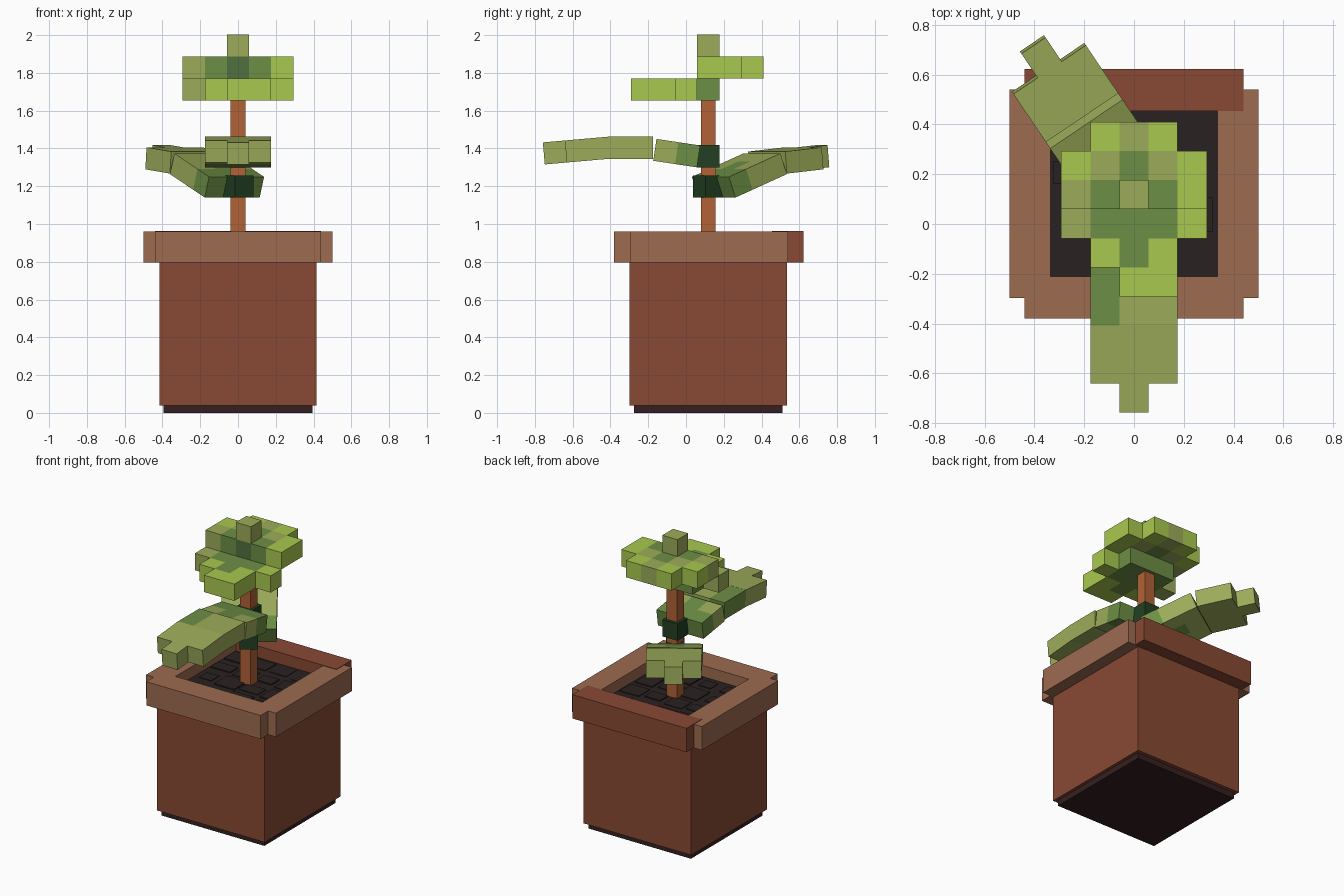
import bpy, bmesh, math, random
from mathutils import Matrix, Vector

if "Cube" in bpy.data.objects:
    bpy.data.objects.remove(bpy.data.objects["Cube"])

random.seed(4)
U = 0.117            # size of one leaf cube
STEM_Y = 0.118       # the plant stands at x = 0, y = STEM_Y


def material(name, rgb):
    m = bpy.data.materials.new(name)
    lin = [((c / 255 + 0.055) / 1.055) ** 2.4 for c in rgb]
    m.diffuse_color = (*lin, 1)
    m.use_nodes = True
    m.node_tree.nodes["Principled BSDF"].inputs["Base Color"].default_value = m.diffuse_color
    return m


MATS = {
    "rim": material("light clay", (157, 107, 80)),
    "clay": material("dark clay", (136, 73, 52)),
    "base": material("base brown", (54, 32, 32)),
    "soil": material("soil black", (42, 33, 33)),
    "stem": material("stem orange brown", (177, 98, 53)),
    "B": material("bright green", (168, 201, 78)),
    "O": material("olive green", (156, 172, 90)),
    "M": material("mid green", (109, 143, 69)),
    "D": material("moss green", (82, 112, 62)),
    "N": material("node dark green", (34, 64, 34)),
}
GREENS = "BOMDN"


def finish(name, bm, mats, matrix=None):
    me = bpy.data.meshes.new(name)
    bm.to_mesh(me)
    bm.free()
    for m in mats:
        me.materials.append(MATS[m])
    ob = bpy.data.objects.new(name, me)
    if matrix:
        ob.matrix_world = matrix
    bpy.context.collection.objects.link(ob)
    return ob


def box(name, x, y, z, mat, matrix=None):
    bm = bmesh.new()
    bmesh.ops.create_cube(bm, size=1)
    for v in bm.verts:
        v.co = [lo + (c + 0.5) * (hi - lo) for c, (lo, hi) in zip(v.co, (x, y, z))]
    return finish(name, bm, [mat], matrix)


def voxels(name, cells, matrix):
    """Outer skin of coloured cubes; cell x is centred, y and z start at 0."""
    bm = bmesh.new()
    for (i, j, k), col in cells.items():
        centre = Vector((i, j + 0.5, k + 0.5))
        for axis in range(3):
            for s in (-1, 1):
                n = Vector((0, 0, 0))
                n[axis] = s
                if (i + int(n.x), j + int(n.y), k + int(n.z)) in cells:
                    continue
                a = Vector((0, 0, 0))
                a[(axis + 1) % 3] = 0.5
                b = n.cross(a)
                f = bm.faces.new([bm.verts.new((centre + n / 2 + p) * U)
                                  for p in (-a - b, a - b, a + b, b - a)])
                f.material_index = GREENS.index(col)
    bmesh.ops.remove_doubles(bm, verts=bm.verts, dist=1e-4)
    return finish(name, bm, GREENS, matrix)


def grid(rows, first_row, layer):
    """Cells from text rows of five columns, a dot is empty."""
    return {(c - 2, first_row + r, layer): ch
            for r, row in enumerate(rows) for c, ch in enumerate(row) if ch != "."}


# Pot
box("pot_base", (-0.395, 0.395), (-0.275, 0.51), (0, 0.04), "base")
box("pot_body", (-0.415, 0.415), (-0.30, 0.535), (0.04, 0.80), "clay")
box("rim_front", (-0.44, 0.44), (-0.38, -0.21), (0.795, 0.96), "rim")
box("rim_back", (-0.44, 0.44), (0.455, 0.623), (0.797, 0.963), "clay")
for side, x in (("left", (-0.5, -0.335)), ("right", (0.335, 0.5))):
    box("rim_" + side, x, (-0.297, 0.54), (0.795, 0.96), "rim")

# Soil with slightly raised crumbs
box("soil", (-0.336, 0.336), (-0.212, 0.457), (0.80, 0.883), "soil")
for n in range(16):
    cx, cy = -0.25 + (n % 4) * 0.167, -0.127 + (n // 4) * 0.167
    w, d = random.uniform(0.04, 0.08), random.uniform(0.04, 0.08)
    box(f"soil_crumb_{n}", (cx - w, cx + w), (cy - d, cy + d),
        (0.883, 0.886 + random.random() * 0.006), "soil")

# Stem and the two nodes where leaves grow
box("stem", (-0.04, 0.04), (0.08, 0.156), (0.88, 1.66), "stem")
h = U / 2
for name, angle, z in (("upper_node", 180, 1.30), ("lower_node", 34, 1.14)):
    box(name, (-h, h), (-h, h), (z, z + U), "N",
        Matrix.Translation((0, STEM_Y, 0)) @ Matrix.Rotation(math.radians(angle), 4, "Z"))

# Crown: two offset layers and a top cube, rows run front to back
crown = grid(["..BB.", ".BMB.", "OMMMB", ".MMM."], -3, 0)
crown |= grid(["OMDMB", "BOMOB", ".BOB."], 0, 1)
crown |= grid(["..O.."], 0, 2)
voxels("crown", crown, Matrix.Translation((0, STEM_Y - h, 1.653)))


def leaf(name, angle, segments):
    """Each segment: distance from stem, bottom height, upward tilt, colour rows."""
    for n, (dist, z, tilt, rows) in enumerate(segments):
        m = (Matrix.Translation((0, STEM_Y, 0))
             @ Matrix.Rotation(math.radians(angle), 4, "Z")
             @ Matrix.Translation((0, dist, z))
             @ Matrix.Rotation(math.radians(tilt), 4, "X"))
        voxels(f"{name}_{n + 1}", grid(rows, 0, 0), m)


# Leaves, rows run from stem to tip
leaf("front_leaf", 180, [
    (0.060, 1.300, 8.5, [".MMM.", ".OMO."]),
    (0.292, 1.345, 0, [".OOM.", ".OOM."]),
    (0.516, 1.346, -5, [".OOO.", ".OOO.", "..O.."]),
])
leaf("back_leaf", 34, [
    (0.055, 1.140, 20.7, [".MMM.", ".OMO.", ".OOO."]),
    (0.384, 1.267, 5.5, [".OOO.", ".OOO.", "..O.."]),
])
